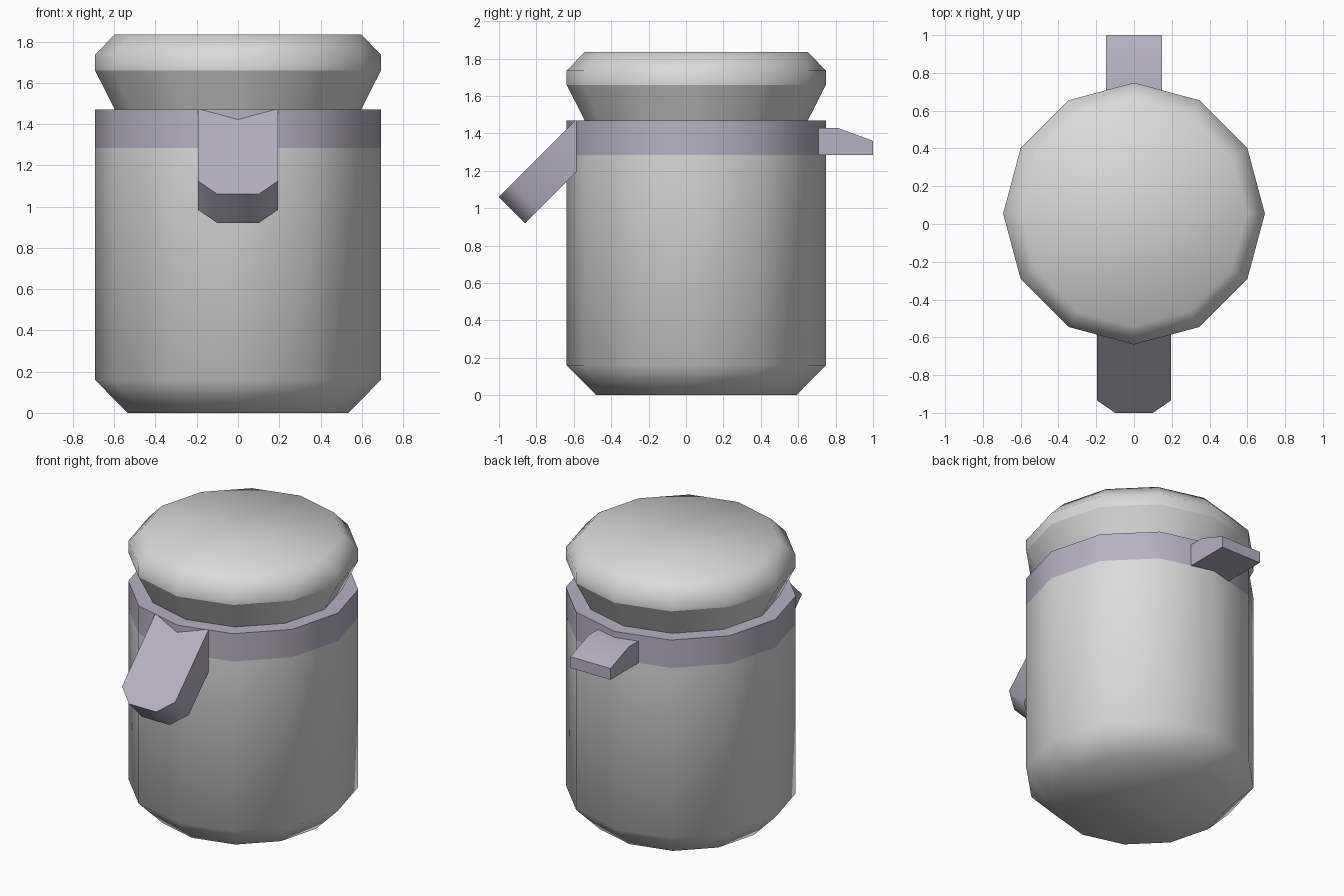
import bpy, bmesh
from math import cos, sin, tau, radians

if "Cube" in bpy.data.objects:
    bpy.data.objects.remove(bpy.data.objects["Cube"])

SIDES = 12
CENTRE_Y = 0.055
RADIUS = 0.693
BAND_LOW, RIM = 1.285, 1.47


def material(name, rgb):
    mat = bpy.data.materials.new(name)
    mat.use_nodes = True
    mat.diffuse_color = (*rgb, 1)
    mat.node_tree.nodes["Principled BSDF"].inputs["Base Color"].default_value = (*rgb, 1)
    return mat


grey = material("light grey", (0.7, 0.7, 0.7))
lilac = material("lilac grey", (0.47, 0.44, 0.54))


def finish(name, bm, *mats):
    """Turn a bmesh into a named, smoothed object."""
    mesh = bpy.data.meshes.new(name)
    bm.to_mesh(mesh)
    bm.free()
    for mat in mats:
        mesh.materials.append(mat)
    obj = bpy.data.objects.new(name, mesh)
    bpy.context.collection.objects.link(obj)
    bpy.ops.object.select_all(action='DESELECT')
    obj.select_set(True)
    bpy.context.view_layer.objects.active = obj
    bpy.ops.object.shade_smooth_by_angle(angle=radians(60))
    return obj


def revolve(profile, cap_bottom=False, cap_top=False):
    """Spin (radius, height) pairs, listed upward, around the pot's axis."""
    bm = bmesh.new()
    angles = [tau * i / SIDES for i in range(SIDES)]
    rings = [[bm.verts.new((r * cos(a), CENTRE_Y + r * sin(a), z)) for a in angles]
             for r, z in profile]
    for low, high in zip(rings, rings[1:]):
        for i in range(SIDES):
            j = (i + 1) % SIDES
            bm.faces.new((low[i], low[j], high[j], high[i]))
    if cap_bottom:
        bm.faces.new(rings[0][::-1])
    if cap_top:
        bm.faces.new(rings[-1])
    bm.normal_update()
    return bm


def prism(outline, offset):
    """Extrude a flat outline along an offset vector."""
    bm = bmesh.new()
    face = bm.faces.new([bm.verts.new(p) for p in outline])
    new = bmesh.ops.extrude_face_region(bm, geom=[face], use_keep_orig=True)["geom"]
    bmesh.ops.translate(bm, vec=offset,
                        verts=[v for v in new if isinstance(v, bmesh.types.BMVert)])
    bmesh.ops.recalc_face_normals(bm, faces=bm.faces)
    return bm


# Pot body with a coloured band and rim
body = revolve([(0.535, 0), (RADIUS, 0.16), (RADIUS, BAND_LOW), (RADIUS, RIM)], True, True)
for f in body.faces:
    f.material_index = int(f.calc_center_median().z > BAND_LOW)
finish("pot_body", body, grey, lilac)

# Flared neck and bevelled lid
finish("lid_neck", revolve([(0.597, RIM), (RADIUS, 1.66)]), grey)
finish("lid", revolve([(RADIUS, 1.66), (RADIUS, 1.735), (0.597, 1.835)], cap_top=True), grey)

# Front flap, sloping down and outward at 45 degrees
half = [(0.195, -0.59), (0.195, -0.935), (0.1, -1)]
flat = half + [(-x, y) for x, y in reversed(half)]
finish("front_flap", prism([(x, y, y + 2.06) for x, y in flat], (0, 0.14, -0.14)), lilac)

# Small back tab
side = [(0.65, 1.285), (1, 1.285), (1, 1.36), (0.81, 1.43), (0.65, 1.43)]
finish("back_tab", prism([(-0.147, y, z) for y, z in side], (0.294, 0, 0)), lilac)
